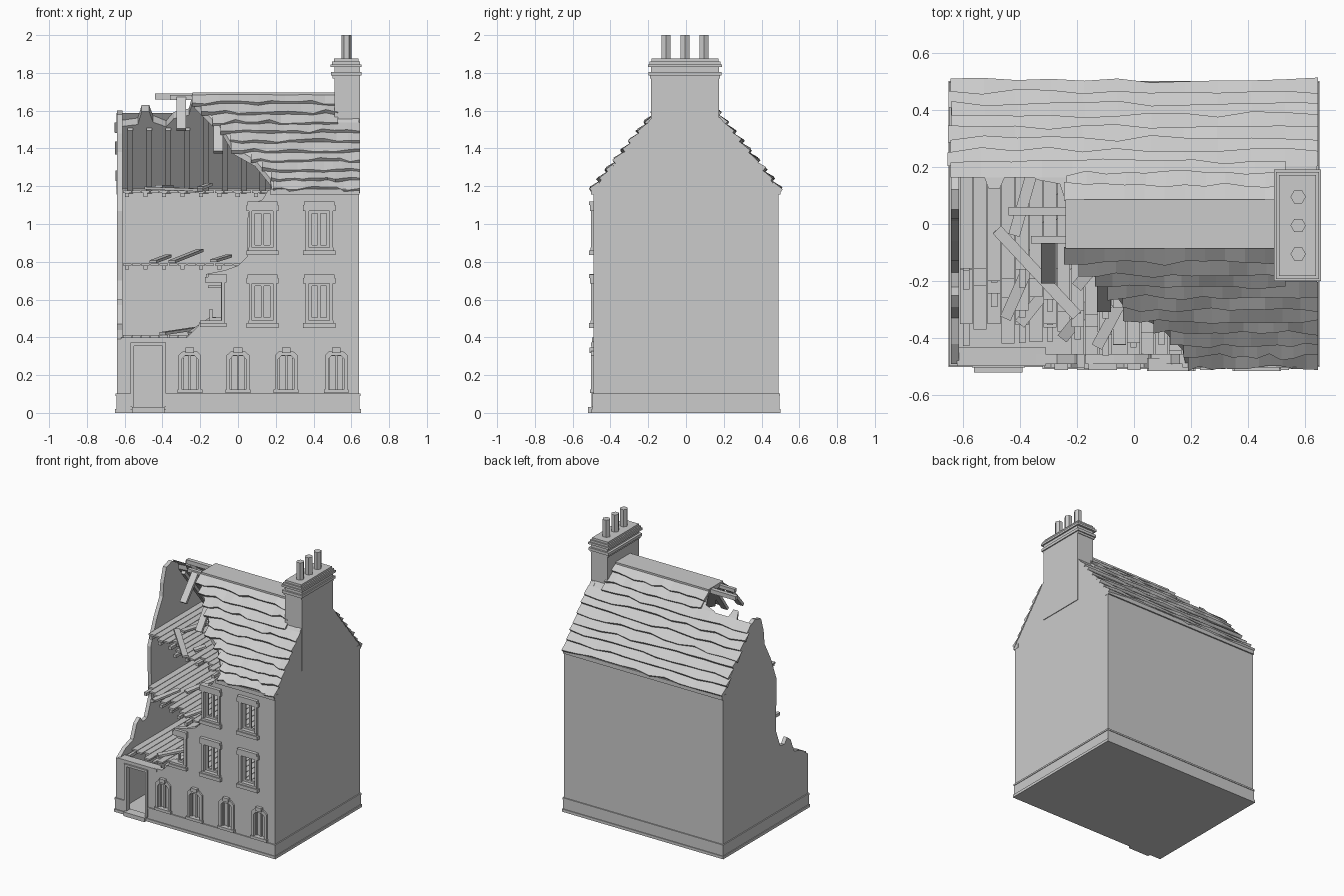
import bpy, bmesh, math, random
from mathutils import Vector

random.seed(4)
old = bpy.data.objects.get("Cube")
if old:
    bpy.data.objects.remove(old, do_unlink=True)

stone = bpy.data.materials.new("stone_grey")
stone.use_nodes = True
stone.diffuse_color = (0.6, 0.6, 0.6, 1)
stone.node_tree.nodes["Principled BSDF"].inputs["Base Color"].default_value = (0.6, 0.6, 0.6, 1)


def finish(name, bm):
    bmesh.ops.recalc_face_normals(bm, faces=bm.faces)
    mesh = bpy.data.meshes.new(name)
    bm.to_mesh(mesh)
    bm.free()
    mesh.materials.append(stone)
    ob = bpy.data.objects.new(name, mesh)
    bpy.context.collection.objects.link(ob)
    return ob


def add_prism(bm, pts, place):
    """Outline swept between two layers; place(u, v, layer) gives the position."""
    a = [bm.verts.new(place(u, v, 0)) for u, v in pts]
    b = [bm.verts.new(place(u, v, 1)) for u, v in pts]
    bm.faces.new(a)
    bm.faces.new(b[::-1])
    for i in range(len(a)):
        j = (i + 1) % len(a)
        bm.faces.new((a[i], b[i], b[j], a[j]))


def prism(name, pts, place):
    bm = bmesh.new()
    add_prism(bm, pts, place)
    return finish(name, bm)


def boxes(name, items):
    bm = bmesh.new()
    for x0, x1, y0, y1, z0, z1 in items:
        add_prism(bm, [(x0, y0), (x1, y0), (x1, y1), (x0, y1)],
                  lambda u, v, k: (u, v, z1 if k else z0))
    return finish(name, bm)


def beam(name, p, q, w=0.04, t=0.015):
    p, q = Vector(p), Vector(q)
    d = (q - p).normalized()
    side = d.cross((0, 0, 1))
    side = side.normalized() * w / 2 if side.length > 0.01 else Vector((w / 2, 0, 0))
    up = side.cross(d).normalized() * t / 2
    return prism(name, [(-1, -1), (1, -1), (1, 1), (-1, 1)],
                 lambda u, v, k: (q if k else p) + side * u + up * v)


def lerp_table(table, v):
    for (a, x), (b, y) in zip(table, table[1:]):
        if a <= v <= b:
            return x + (y - x) * (v - a) / (b - a)
    return table[0][1] if v < table[0][0] else table[-1][1]


# Plinth, ground slab and door step
boxes("plinth", [(-.65, .65, -.5, .5, 0, .02), (-.643, .643, -.493, .493, .02, .095),
                 (-.648, .648, -.498, .498, .09, .102)][:1])
boxes("plinth_band", [s for z0, z1, o in ((.02, .095, .004), (.09, .102, .008)) for s in (
    (-.38, .64 + o, -.49 - o, -.46, z0, z1), (-.64 - o, -.57, -.49 - o, -.46, z0, z1),
    (-.64 - o, .64 + o, .46, .49 + o, z0, z1),
    (-.64 - o, -.62, -.49 - o, .49 + o, z0, z1), (.62, .64 + o, -.49 - o, .49 + o, z0, z1))])
boxes("door_step", [(-.56, -.39, -.52, -.46, 0, .03)])

# Gables and back wall; the right-hand gable is broken open
prism("chimney_gable", [(-.49, .01), (.49, .01), (.49, 1.18), (.18, 1.565), (-.18, 1.565), (-.49, 1.18)],
      lambda u, v, k: (.64 if k else .605, u, v))
prism("broken_gable", [(-.49, .01), (.49, .01), (.49, 1.18), (.18, 1.565), (.12, 1.6), (.05, 1.58),
                       (.02, 1.48), (.01, 1.38), (-.06, 1.25), (-.13, 1.07), (-.12, .7), (-.17, .57),
                       (-.22, .56), (-.25, .6), (-.29, .57), (-.33, .47), (-.42, .44), (-.49, .39)],
      lambda u, v, k: (-.612 if k else -.64, u, v))
boxes("back_wall", [(-.64, .64, .455, .49, .01, 1.18)])

# Front wall with a ragged broken corner
front = prism("front_wall", [(-.64, .01), (.64, .01), (.64, 1.18), (.16, 1.18), (.13, 1.13), (.06, 1.1),
                             (.055, 1.04), (.05, 1.03), (.05, .83), (0, .78), (-.07, .755), (-.17, .735),
                             (-.17, .69), (-.09, .69), (-.09, .49), (-.2, .49), (-.21, .46), (-.27, .4),
                             (-.64, .39)],
              lambda u, v, k: (u, -.455 if k else -.49, v))
upper = [(.13, .45), (.43, .45), (.13, .835), (.43, .835)]
lower = [-.255, 0, .255, .52]
cuts = [(x - .055, x + .055, -.6, -.4, z + .04, z + .235) for x, z in upper]
cuts += [(x - .042, x + .042, -.6, -.472, .125, .3) for x in lower]
cuts += [(-.55, -.4, -.6, -.4, .03, .355)]
cutter = boxes("opening_cutter", cuts)
cutter.hide_render = True
mod = front.modifiers.new("openings", "BOOLEAN")
mod.object = cutter
mod.solver = "EXACT"
bpy.context.view_layer.objects.active = front
bpy.ops.object.modifier_apply(modifier=mod.name)
bpy.data.objects.remove(cutter, do_unlink=True)

# Door surround
boxes("door_frame", [(-.568, -.55, -.5, -.46, .03, .37), (-.4, -.382, -.5, -.46, .03, .37),
                     (-.568, -.382, -.503, -.46, .355, .372)])
boxes("door_cornice", [(-.62, -.31, -.497, -.43, .375, .398)])


# Upper windows: surround, sill, head and two-light sash
def upper_window(x, z):
    sash = [(x + s - .008, x + s + .008, -.478, -.462, z + .04, z + .235) for s in (-.047, 0, .047)]
    sash += [(x - .055, x + .055, -.478, -.462, z + h, z + h + .014) for h in (.04, .221)]
    boxes("window_sash", sash)
    boxes("window_surround", [
        (x - .073, x - .055, -.503, -.47, z + .03, z + .245), (x + .055, x + .073, -.503, -.47, z + .03, z + .245),
        (x - .085, x + .085, -.508, -.47, z + .235, z + .265), (x - .08, x + .08, -.514, -.47, z + .265, z + .283),
        (x - .085, x + .085, -.514, -.47, z, z + .025), (x - .075, x + .075, -.506, -.47, z + .025, z + .04)])


for wx, wz in upper:
    upper_window(wx, wz)
boxes("broken_window", [(-.088, -.068, -.503, -.46, .48, .7), (-.175, -.06, -.508, -.46, .69, .72),
                        (-.16, -.06, -.512, -.46, .72, .735), (-.2, -.06, -.512, -.46, .455, .475),
                        (-.2, -.07, -.504, -.46, .475, .49), (-.15, -.088, -.478, -.462, .49, .505),
                        (-.16, -.088, -.478, -.462, .66, .675), (-.15, -.135, -.478, -.462, .49, .55)])

# Ground-floor windows with arched heads and keystones
for wx in lower:
    arch = [(wx - .06, .12), (wx - .06, .305), (wx - .035, .328), (wx + .035, .328), (wx + .06, .305), (wx + .06, .12),
            (wx + .042, .12), (wx + .042, .285), (wx + .025, .303), (wx - .025, .303), (wx - .042, .285), (wx - .042, .12)]
    prism("arched_surround", arch, lambda u, v, k: (u, -.47 if k else -.502, v))
    boxes("small_window", [(wx - .066, wx + .066, -.508, -.47, .105, .125),
                           (wx - .023, wx + .023, -.512, -.47, .318, .345),
                           (wx - .006, wx + .006, -.483, -.465, .125, .3),
                           (wx - .042, wx - .032, -.483, -.465, .125, .29),
                           (wx + .032, wx + .042, -.483, -.465, .125, .29)])

# Floors: boards and joists with ragged front ends
for name, z, left, xr in (("attic", 1.165, -.12, .16), ("second", .78, -.19, -.02), ("first", .4, -.38, -.25)):
    boards, joists = [], []
    edge = [(-.61, left), (xr, -.4), (xr + .02, -.46)]
    for i in range(25):
        x = -.61 + i * .0488
        y = max(-.46, lerp_table(edge, x) + random.uniform(-.06, .04))
        boards.append((x, x + .045, y, .46, z, z + .012))
        if i % 2 == 0:
            joists.append((x + .012, x + .034, max(-.46, y - random.uniform(0, .08)), .46, z - .022, z))
    boxes(name + "_floor_boards", boards)
    boxes(name + "_floor_joists", joists)

# Roof slopes
EAVE, TOP, Z0, Z1 = .49, .08, 1.18, 1.685
PITCH = (Z1 - Z0) / (EAVE - TOP)


def slope_z(y):
    return Z0 + (EAVE - abs(y)) * PITCH


hole = [(.08, -.24), (.11, -.23), (.16, -.17), (.23, -.08), (.31, -.02), (.36, .09), (.44, .17), (.49, .18)]
deck = lambda u, v, k: (u, v, slope_z(v) - .035 * k)
prism("front_roof_deck", [(x, -y) for y, x in hole] + [(.63, -EAVE), (.63, -.17), (.52, -.17), (.52, -TOP)], deck)
ragged = [(-.63, .19), (-.53, .18), (-.51, .125), (-.47, .125), (-.45, .17), (-.38, .19), (-.34, .155),
          (-.26, .14), (-.24, TOP), (.52, TOP), (.52, .17), (.63, .17), (.63, EAVE), (-.63, EAVE)]
prism("back_roof_deck", ragged, deck)

# Lapped rows of roof covering with uneven lower edges
ROWS, COLS = 10, 11
for sgn, name in ((-1, "front_roof_rows"), (1, "back_roof_rows")):
    bm = bmesh.new()
    for r in range(ROWS):
        yu = TOP + (EAVE - TOP) * r / ROWS
        yl = TOP + (EAVE - TOP) * (r + 1) / ROWS
        mid = (yu + yl) / 2
        x0 = lerp_table(hole, mid) if sgn < 0 else (-.645 if mid > .17 else -.25)
        x0 += random.uniform(-.015, .015)
        x1 = .645 if mid > .19 else .53
        prev = None
        for c in range(COLS + 1):
            x = x0 + (x1 - x0) * c / COLS
            lift, drop = random.uniform(.012, .026), random.uniform(-.006, .008)
            low = yl + drop
            cur = [bm.verts.new((x, sgn * yu, slope_z(yu) + .003)),
                   bm.verts.new((x, sgn * (low + lift * .78), slope_z(low) + lift * .63)),
                   bm.verts.new((x, sgn * low, slope_z(low) - .006))]
            if prev:
                for i in range(3):
                    j = (i + 1) % 3
                    bm.faces.new((prev[i], prev[j], cur[j], cur[i]))
            if c in (0, COLS):
                bm.faces.new(cur)
            prev = cur
    finish(name, bm)
boxes("ridge_cap", [(-.24, .53, -.085, .085, 1.665, 1.697)])
boxes("eaves_cornice", [(.17, .642, -.503, -.455, 1.155, 1.185), (-.642, .642, .455, .5, 1.155, 1.185)])

# Rafters, including exposed ones at the broken edge
for i in range(9):
    x = -.57 + i * .1
    top = .19 if x < -.25 else .1
    beam("rafter", (x, .46, slope_z(.46) - .045), (x, top, slope_z(top) - .045), .03, .03)
beam("loose_rafter", (-.3, -.06, 1.665), (-.3, -.2, 1.5), .05, .02)
beam("loose_rafter", (-.105, -.18, 1.55), (-.105, -.3, 1.38), .05, .02)
beam("ridge_beam", (-.44, .045, 1.675), (-.2, .045, 1.675), .03, .03)
beam("ridge_beam", (-.36, -.055, 1.67), (-.2, -.055, 1.67), .025, .025)

# Fallen boards lying on the floors
for p, q in (((-.48, -.02, 1.19), (-.2, -.32, 1.18)), ((-.42, -.04, 1.2), (-.36, .17, 1.2)),
             ((-.2, -.22, 1.19), (-.15, -.16, 1.21)), ((-.45, -.33, .8), (-.37, -.15, .83)),
             ((-.13, -.43, .805), (-.05, -.28, .83)), ((-.35, -.1, .8), (-.2, .2, .86)),
             ((-.4, -.35, .42), (-.2, -.1, .45)), ((-.25, -.4, .42), (-.13, -.25, .5))):
    beam("fallen_board", p, q)

# Chimney stack with stepped caps and hexagonal pots
boxes("chimney_stack", [(.51, .645, -.185, .175, 1.25, 1.86)])
boxes("chimney_caps", [(.5 - o, .645 + o, -.19 - o, .18 + o, a, b) for a, b, o in
                       ((1.77, 1.785, 0), (1.785, 1.805, .008), (1.83, 1.845, .01), (1.845, 1.86, .002), (1.86, 1.875, -.008))])
for py in (-.105, -.005, .095):
    prism("chimney_pot", [(.575 + .027 * math.cos(a * math.pi / 3), py + .027 * math.sin(a * math.pi / 3))
                          for a in range(6)], lambda u, v, k: (u, v, 2.0 if k else 1.85))
